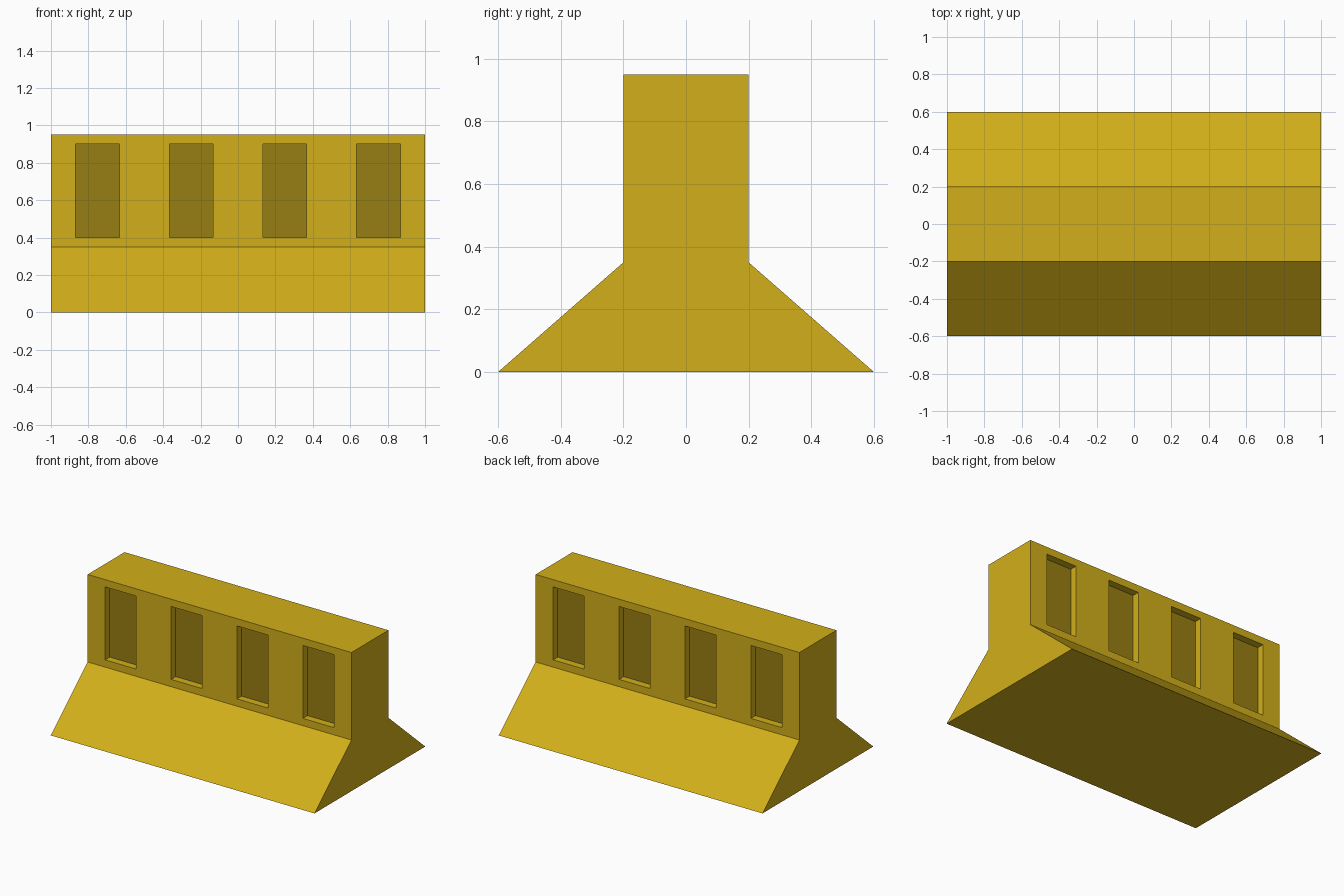
import bpy
import bmesh
from mathutils import Matrix

if "Cube" in bpy.data.objects:
    bpy.data.objects.remove(bpy.data.objects["Cube"])


def make_material(name, rgb):
    mat = bpy.data.materials.new(name)
    mat.diffuse_color = (*rgb, 1)
    mat.use_nodes = True
    mat.node_tree.nodes["Principled BSDF"].inputs["Base Color"].default_value = mat.diffuse_color
    return mat


yellow = make_material("yellow", (0.65, 0.43, 0.01))
dark_yellow = make_material("dark_yellow", (0.31, 0.21, 0.006))


def make_object(name, bm):
    bmesh.ops.recalc_face_normals(bm, faces=bm.faces)
    mesh = bpy.data.meshes.new(name)
    bm.to_mesh(mesh)
    bm.free()
    mesh.materials.append(yellow)
    mesh.materials.append(dark_yellow)
    obj = bpy.data.objects.new(name, mesh)
    bpy.context.collection.objects.link(obj)
    return obj


# Barrier body: flared foot and upright wall, extruded along x
half = [(0.6, 0), (0.2, 0.35), (0.2, 0.95)]
profile = half + [(-y, z) for y, z in reversed(half)]
bm = bmesh.new()
end = bm.faces.new([bm.verts.new((-1, y, z)) for y, z in profile])
side = bmesh.ops.extrude_face_region(bm, geom=[end])["geom"]
bmesh.ops.translate(bm, vec=(2, 0, 0),
                    verts=[v for v in side if isinstance(v, bmesh.types.BMVert)])
barrier = make_object("barrier_body", bm)

# Recess cutters: four shallow windows on the front and back of the wall
DEPTH = 0.05
bm = bmesh.new()
for x in (-0.75, -0.25, 0.25, 0.75):
    for s in (-1, 1):
        bmesh.ops.create_cube(bm, size=1, matrix=Matrix.Translation((x, s * 0.2, 0.65))
                              @ Matrix.Diagonal((0.235, 2 * DEPTH, 0.5, 1)))
# The recess floors are darker
for f in bm.faces:
    if all(abs(v.co.y) < 0.2 for v in f.verts):
        f.material_index = 1
cutter = make_object("recess_cutter", bm)
cutter.hide_render = True
cutter.hide_set(True)

mod = barrier.modifiers.new("recesses", "BOOLEAN")
mod.operation = "DIFFERENCE"
mod.solver = "EXACT"
mod.material_mode = "TRANSFER"
mod.object = cutter
